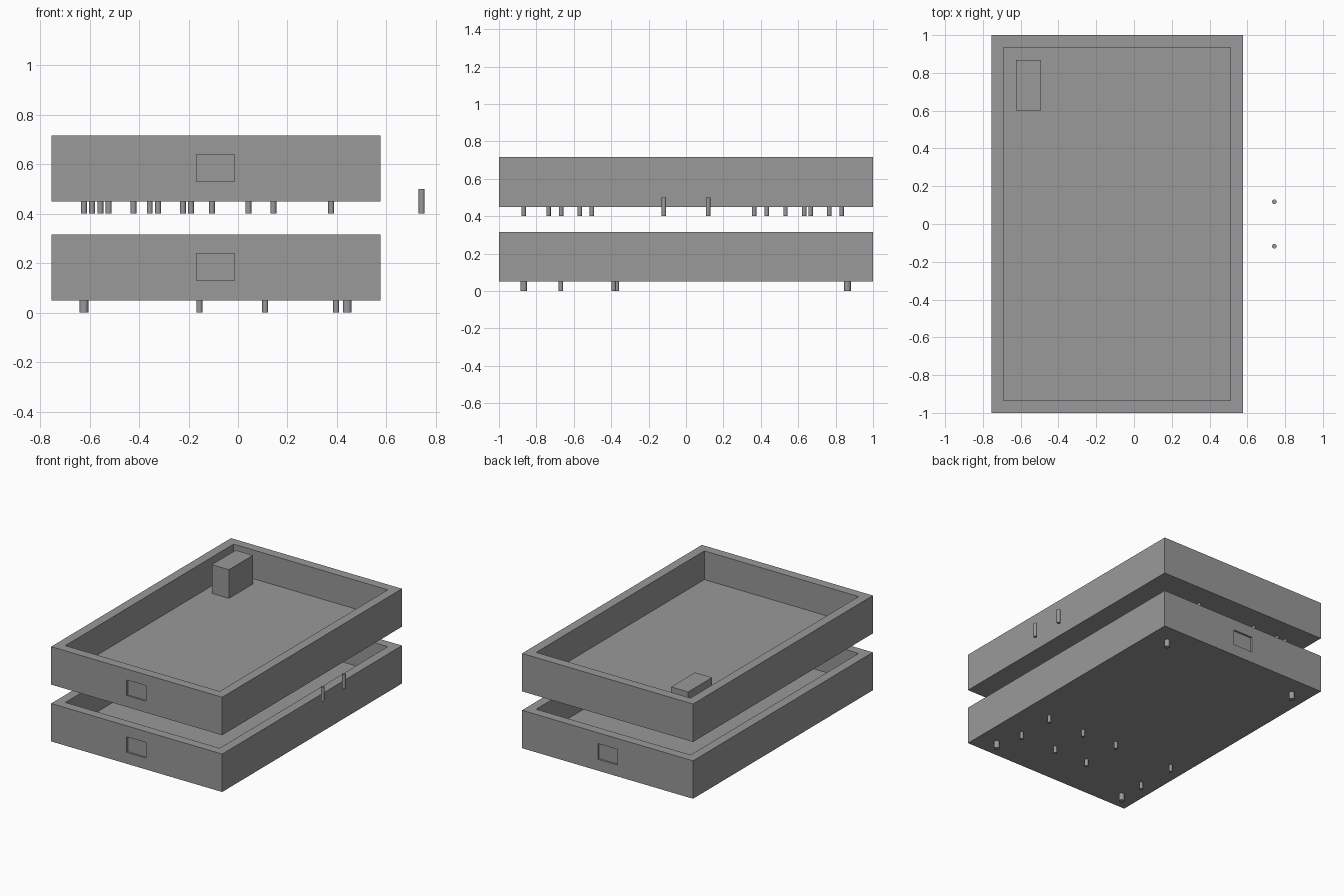
import bpy

if "Cube" in bpy.data.objects:
    bpy.data.objects.remove(bpy.data.objects["Cube"])

X0, X1, Y0, Y1 = -0.755, 0.577, -1.0, 1.0
WALL, HEIGHT = 0.065, 0.267

# Dark grey for every part
GREY = bpy.data.materials.new("dark_grey")
GREY.diffuse_color = (0.32, 0.32, 0.32, 1)
GREY.use_nodes = True
GREY.node_tree.nodes["Principled BSDF"].inputs["Base Color"].default_value = GREY.diffuse_color


def box(name, x0, x1, y0, y1, z0, z1):
    bpy.ops.mesh.primitive_cube_add(
        size=1, location=((x0 + x1) / 2, (y0 + y1) / 2, (z0 + z1) / 2))
    ob = bpy.context.object
    ob.name = name
    ob.scale = (x1 - x0, y1 - y0, z1 - z0)
    bpy.ops.object.transform_apply(location=False, rotation=False, scale=True)
    ob.data.materials.append(GREY)
    return ob


def cut(target, *bounds):
    cutter = box("cutter", *bounds)
    cutter.hide_render = True
    mod = target.modifiers.new("cut", 'BOOLEAN')
    mod.object = cutter
    mod.operation = 'DIFFERENCE'
    mod.solver = 'EXACT'
    bpy.context.view_layer.objects.active = target
    bpy.ops.object.modifier_apply(modifier=mod.name)
    bpy.data.objects.remove(cutter, do_unlink=True)


def peg(name, x, y, z0, z1, r):
    bpy.ops.mesh.primitive_cylinder_add(
        vertices=16, radius=r, depth=z1 - z0, location=(x, y, (z0 + z1) / 2))
    ob = bpy.context.object
    ob.name = name
    ob.data.materials.append(GREY)
    bpy.ops.object.shade_smooth_by_angle()


def tray(name, z, back_recess):
    ob = box(name, X0, X1, Y0, Y1, z, z + HEIGHT)
    # open top pocket
    cut(ob, X0 + WALL, X1 - WALL, Y0 + WALL, Y1 - WALL,
        z + WALL, z + HEIGHT + 0.1)
    # shallow port recesses in the end walls
    cut(ob, -0.167, -0.015, Y0 - 0.1, Y0 + 0.013, z + 0.08, z + 0.19)
    if back_recess:
        cut(ob, -0.167, -0.015, Y1 - 0.013, Y1 + 0.1, z + 0.08, z + 0.19)


# Trays
tray("lower_tray", 0.05, True)
tray("upper_tray", 0.45, False)

# Corner block standing in the upper tray
box("corner_block", -0.625, -0.492, 0.602, 0.868, 0.45 + WALL, 0.45 + HEIGHT)

# Lower tray: thick corner feet and a grid of thin pegs
for x in (-0.623, 0.442):
    for y in (-0.868, 0.863):
        peg("corner_foot", x, y, 0, 0.05, 0.018)
for x, y in ((-0.623, -0.37), (-0.156, -0.37), (0.11, -0.387), (0.397, -0.387)):
    peg("lower_peg", x, y, 0, 0.05, 0.012)
    peg("lower_peg", x, -0.669, 0, 0.05, 0.012)

# Upper tray: scattered thin pegs
upper = [(0.143, 0.832), (-0.323, 0.832), (-0.523, 0.832), (-0.59, 0.832),
         (-0.623, 0.766), (-0.357, 0.766), (-0.423, 0.666), (-0.223, 0.632),
         (-0.19, 0.532), (-0.105, 0.432), (0.042, 0.364),
         (-0.557, -0.503), (-0.357, -0.568), (-0.623, -0.668),
         (0.143, -0.735), (0.377, -0.868), (-0.623, -0.868)]
for x, y in upper:
    peg("upper_peg", x, y, 0.40, 0.45, 0.012)

# Two loose pins beside the trays
for y in (-0.118, 0.118):
    peg("loose_pin", 0.743, y, 0.40, 0.50, 0.012)
